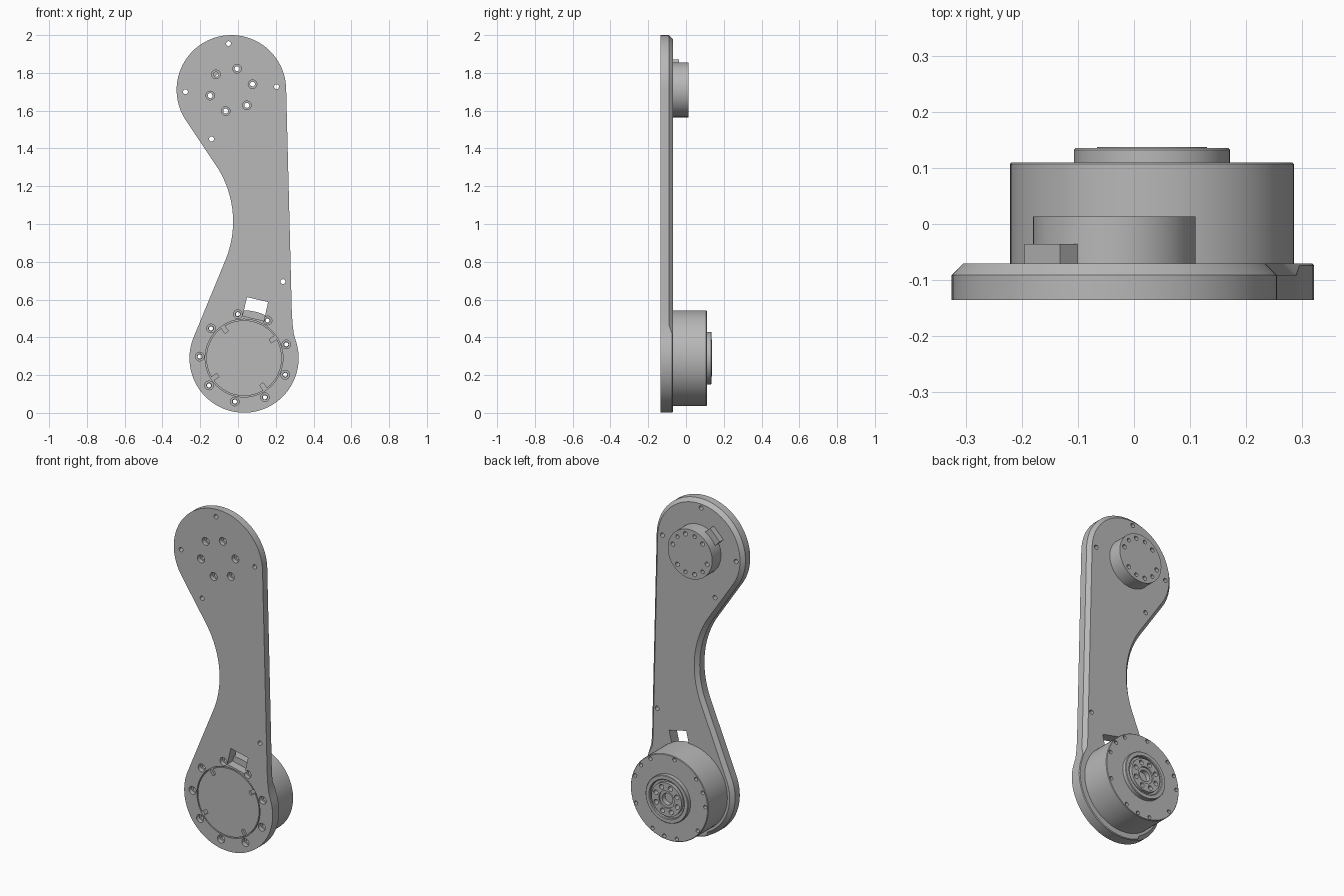
import bpy, bmesh, math
from math import cos, sin, radians
from mathutils import Matrix

cube = bpy.data.objects.get("Cube")
if cube:
    bpy.data.objects.remove(cube, do_unlink=True)

# Single material
grey = bpy.data.materials.new("plain grey")
grey.use_nodes = True
COLOR = (0.48, 0.48, 0.48, 1)
grey.diffuse_color = COLOR
bsdf = next(n for n in grey.node_tree.nodes if n.type == "BSDF_PRINCIPLED")
bsdf.inputs["Base Color"].default_value = COLOR

TOP, TOP_R = (-0.035, 1.71), 0.29
LOW, LOW_R = (0.032, 0.29), 0.289
WAIST, WAIST_R = (-0.56, 1.013), 0.534
FRONT, BACK = -0.135, -0.07


def polar(c, r, deg):
    return (c[0] + r * cos(radians(deg)), c[1] + r * sin(radians(deg)))


def make_object(name, bm):
    bmesh.ops.recalc_face_normals(bm, faces=bm.faces[:])
    mesh = bpy.data.meshes.new(name)
    bm.to_mesh(mesh)
    bm.free()
    mesh.materials.append(grey)
    obj = bpy.data.objects.new(name, mesh)
    bpy.context.scene.collection.objects.link(obj)
    return obj


def add_lathe(bm, centre, profile, steps):
    """Revolve a closed (radius, y) profile about the y axis through centre."""
    rings = []
    for r, y in profile:
        if r == 0:
            rings.append([bm.verts.new((centre[0], y, centre[1]))] * steps)
            continue
        pts = [polar(centre, r, 360 * i / steps) for i in range(steps)]
        rings.append([bm.verts.new((x, y, z)) for x, z in pts])
    for k, a in enumerate(rings):
        b = rings[(k + 1) % len(rings)]
        for i in range(steps):
            j = (i + 1) % steps
            quad = list(dict.fromkeys((a[i], a[j], b[j], b[i])))
            if len(quad) > 2:
                bm.faces.new(quad)


def add_rod(bm, centre, r, y0, y1, steps=16):
    add_lathe(bm, centre, [(0, y0), (r, y0), (r, y1), (0, y1)], steps)


def add_radial_box(bm, centre, deg, r0, r1, width, y0, y1):
    """Box lying along a radial direction in the xz plane."""
    x, z = polar(centre, (r0 + r1) / 2, deg)
    m = (Matrix.Translation((x, (y0 + y1) / 2, z))
         @ Matrix.Rotation(-radians(deg), 4, "Y")
         @ Matrix.Diagonal((r1 - r0, y1 - y0, width, 1)))
    bmesh.ops.create_cube(bm, size=1, matrix=m)


def cut(obj, bm):
    cutter = make_object("cutter", bm)
    cutter.hide_render = True
    mod = obj.modifiers.new("cut", "BOOLEAN")
    mod.operation, mod.solver, mod.object = "DIFFERENCE", "EXACT", cutter
    mod.use_self = True
    bpy.context.view_layer.objects.active = obj
    bpy.ops.object.modifier_apply(modifier=mod.name)
    bpy.data.objects.remove(cutter, do_unlink=True)


def arc(c, r, a0, a1, n):
    return [polar(c, r, a0 + (a1 - a0) * i / n) for i in range(n + 1)]


def tangent_angle(c, r, side):
    """Angle on circle c where a line crossing over to the waist arc leaves it."""
    dx, dz = WAIST[0] - c[0], WAIST[1] - c[1]
    lean = math.acos((r + WAIST_R) / math.hypot(dx, dz))
    return math.degrees(math.atan2(dz, dx) + side * lean) % 360


# Arm plate outline: two round ends, a curved waist and a straight edge
leave_top = tangent_angle(TOP, TOP_R, -1)
reach_low = tangent_angle(LOW, LOW_R, 1)
outline = arc(TOP, TOP_R, 2, leave_top, 56)
outline += arc(WAIST, WAIST_R, leave_top - 180, reach_low - 180, 24)
outline += arc(LOW, LOW_R, reach_low, 378, 60)
outline += [(0.295, 0.42), (0.289, 0.47), (0.285, 0.53)]

bm = bmesh.new()
loops = [[], [], []]
for i, (x, z) in enumerate(outline):
    (ax, az), (bx, bz) = outline[i - 1], outline[(i + 1) % len(outline)]
    length = math.hypot(bx - ax, bz - az)
    nx, nz = (bz - az) / length, (ax - bx) / length
    c = 0.021 if z > 0.44 or x < -0.1 else 0.004
    loops[0].append(bm.verts.new((x, FRONT, z)))
    loops[1].append(bm.verts.new((x, BACK - c, z)))
    loops[2].append(bm.verts.new((x - nx * c, BACK, z - nz * c)))
for a, b in zip(loops, loops[1:]):
    for i in range(len(a)):
        bm.faces.new((a[i - 1], a[i], b[i], b[i - 1]))
bm.faces.new(loops[0])
bm.faces.new(loops[2])
arm = make_object("arm_plate", bm)

# Bolt hole patterns
top_bolts = [polar(TOP, 0.116, 15 + 60 * k) for k in range(6)]
low_bolts = [polar(LOW, 0.235, 18 + 40 * k) for k in range(9)]
pins = [(-0.05, 1.955), (-0.278, 1.70), (0.204, 1.727), (-0.14, 1.45), (0.238, 0.695)]

# Plate cuts: counterbored bolts, pin holes, window, cover groove and clip slots
bm = bmesh.new()
for p in top_bolts + low_bolts:
    add_lathe(bm, p, [(0, -0.2), (0.023, -0.2), (0.023, -0.11),
                      (0.013, -0.11), (0.013, 0), (0, 0)], 20)
for p in pins:
    add_rod(bm, p, 0.013, -0.2, 0)
add_radial_box(bm, LOW, 77, 0.216, 0.318, 0.115, -0.2, 0)
cut(arm, bm)

bm = bmesh.new()
add_lathe(bm, LOW, [(0.2, -0.2), (0.206, -0.2), (0.206, -0.115), (0.2, -0.115)], 64)
for deg in (33, 124, 213, 304):
    add_radial_box(bm, LOW, deg, 0.165, 0.203, 0.022, -0.2, -0.12)
cut(arm, bm)

# Upper hub with through bolts and blind holes
bm = bmesh.new()
add_rod(bm, TOP, 0.145, -0.08, 0.013, 64)
upper_hub = make_object("upper_hub", bm)
bm = bmesh.new()
for p in top_bolts:
    add_rod(bm, p, 0.013, -0.2, 0.2)
for deg in (45, 105, 225, 285):
    add_rod(bm, polar(TOP, 0.116, deg), 0.011, -0.02, 0.2)
cut(upper_hub, bm)

# Connector tab beside the upper hub
bm = bmesh.new()
add_radial_box(bm, TOP, 135, 0.11, 0.182, 0.09, -0.08, -0.036)
tab = make_object("connector_tab", bm)

# Lower motor housing with rim holes
bm = bmesh.new()
add_lathe(bm, LOW, [(0, -0.085), (0.253, -0.085), (0.253, 0.107),
                    (0.25, 0.11), (0, 0.11)], 80)
housing = make_object("motor_housing", bm)
bm = bmesh.new()
for p in low_bolts:
    add_rod(bm, p, 0.011, -0.2, 0.2)
for deg in (38, 158, 278):
    add_rod(bm, polar(LOW, 0.235, deg), 0.011, 0.08, 0.2)
add_rod(bm, LOW, 0.12, 0.09, 0.2, 48)
cut(housing, bm)

# Output flange: rim ring and drilled centre disc
bm = bmesh.new()
add_lathe(bm, LOW, [(0.112, 0.085), (0.139, 0.1), (0.139, 0.132),
                    (0.136, 0.135), (0.116, 0.135), (0.112, 0.131)], 64)
ring = make_object("output_ring", bm)
bm = bmesh.new()
add_lathe(bm, LOW, [(0, 0.08), (0.118, 0.08), (0.118, 0.118), (0.098, 0.118),
                    (0.098, 0.137), (0.05, 0.137), (0.05, 0.128),
                    (0.034, 0.128), (0.034, 0.1), (0, 0.1)], 64)
disc = make_object("output_disc", bm)
bm = bmesh.new()
for k in range(8):
    add_rod(bm, polar(LOW, 0.074, 20 + 45 * k), 0.014, 0.105, 0.2)
cut(disc, bm)

# Smooth the round walls, keep edges crisp
for o in bpy.context.view_layer.objects:
    o.select_set(False)
for o in (arm, upper_hub, tab, housing, ring, disc):
    o.select_set(True)
bpy.context.view_layer.objects.active = arm
bpy.ops.object.shade_smooth_by_angle(angle=radians(25))
